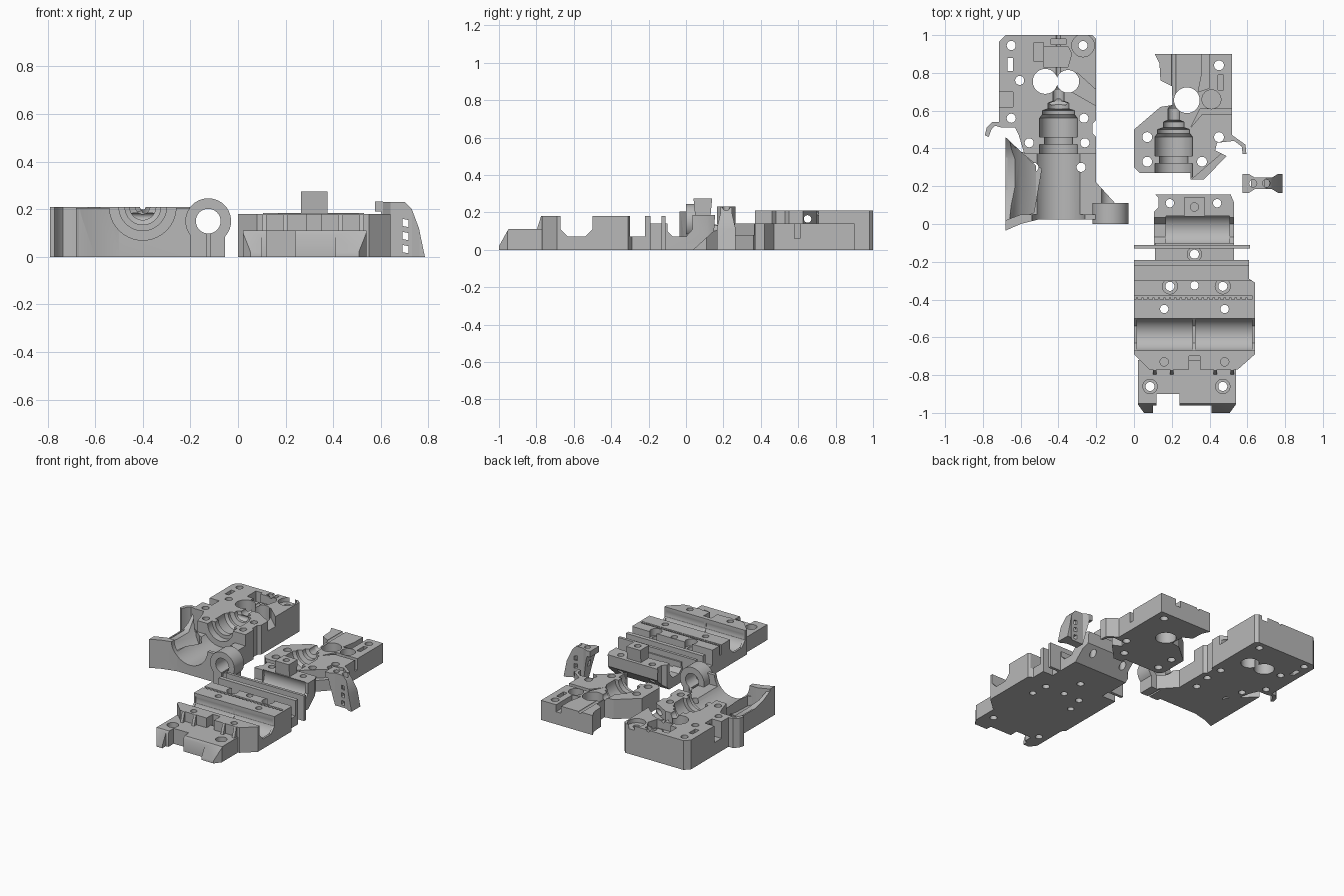
import bpy, bmesh, math
from mathutils import Vector

if bpy.data.objects.get("Cube"):
    bpy.data.objects.remove(bpy.data.objects["Cube"])

grey = bpy.data.materials.new("plain grey plastic")
grey.use_nodes = True
grey.diffuse_color = (0.48, 0.48, 0.48, 1)
grey.node_tree.nodes["Principled BSDF"].inputs["Base Color"].default_value = grey.diffuse_color

AXES = {"x": (Vector((0, 1, 0)), Vector((0, 0, 1)), Vector((1, 0, 0))),
        "y": (Vector((1, 0, 0)), Vector((0, 0, 1)), Vector((0, 1, 0))),
        "z": (Vector((1, 0, 0)), Vector((0, 1, 0)), Vector((0, 0, 1)))}


def finish(name, bm):
    """Turn a closed bmesh into a named object."""
    bmesh.ops.recalc_face_normals(bm, faces=bm.faces)
    mesh = bpy.data.meshes.new(name)
    bm.to_mesh(mesh)
    bm.free()
    mesh.materials.append(grey)
    obj = bpy.data.objects.new(name, mesh)
    bpy.context.collection.objects.link(obj)
    return obj


def prism(name, outline, low, high, axis="z"):
    """Extrude an outline along an axis."""
    u, v, w = AXES[axis]
    bm = bmesh.new()
    face = bm.faces.new([bm.verts.new(u * a + v * b + w * low) for a, b in outline])
    new = bmesh.ops.extrude_face_region(bm, geom=[face])["geom"]
    bmesh.ops.translate(bm, vec=w * (high - low),
                        verts=[e for e in new if isinstance(e, bmesh.types.BMVert)])
    return finish(name, bm)


def box(name, left, right, front, back, low, high):
    return prism(name, [(left, front), (right, front), (right, back), (left, back)], low, high)


def lathe(name, centre, profile, axis="z", sides=40):
    """Turned solid: profile is (position along axis, radius)."""
    u, v, w = AXES[axis]
    bm = bmesh.new()
    rings = []
    for pos, radius in profile:
        angles = [math.tau * i / sides for i in range(sides)]
        rings.append([bm.verts.new(u * (centre[0] + radius * math.cos(t))
                                   + v * (centre[1] + radius * math.sin(t)) + w * pos)
                      for t in angles])
    for a, b in zip(rings, rings[1:]):
        for i in range(sides):
            j = (i + 1) % sides
            bm.faces.new((a[i], a[j], b[j], b[i]))
    bm.faces.new(rings[0])
    bm.faces.new(rings[-1])
    return finish(name, bm)


def rod(centre, radius, low=-1, high=1, axis="z"):
    """Plain cylinder used as a cutter."""
    return lathe("cutter", centre, [(low, radius), (high, radius)], axis)


def screw_holes(spots, radius, low=-1):
    return [rod(spot, radius, low) for spot in spots]


def cut(target, cutters):
    """Subtract the cutters, bake the result and discard them."""
    for c in cutters:
        mod = target.modifiers.new("cut", "BOOLEAN")
        mod.operation, mod.solver, mod.object = "DIFFERENCE", "EXACT", c
    bpy.context.view_layer.update()
    graph = bpy.context.evaluated_depsgraph_get()
    baked = bpy.data.meshes.new_from_object(target.evaluated_get(graph))
    target.modifiers.clear()
    target.data = baked
    for c in cutters:
        bpy.data.objects.remove(c)
    return target


def nozzle_bore(x, y, z):
    """Stepped cavity that holds the hot end, widest at the front."""
    steps = [(-.02, .1), (.05, .1), (.05, .075), (.09, .075), (.09, .1), (.19, .1),
             (.21, .085), (.23, .085), (.24, .055), (.27, .055), (.28, .03), (.34, .03),
             (.37, .012), (.7, .012)]
    return lathe("cutter", (x, z), [(y + d, r) for d, r in steps], "y")


# Extruder body: main block
body = prism("extruder_body",
             [(-.58, .37), (-.2, .37), (-.2, .46), (-.22, .48), (-.22, .53), (-.2, .55),
              (-.2, .98), (-.22, 1), (-.68, 1), (-.715, .965), (-.715, .54), (-.75, .54),
              (-.78, .51), (-.79, .47), (-.77, .46), (-.755, .5), (-.735, .52),
              (-.7, .51), (-.63, .51), (-.61, .47)], 0, .21)
cut(body, [nozzle_bore(-.4, .37, .21),
           rod((-.47, .755), .066), rod((-.35, .755), .06),
           rod((.65, .165), .02, axis="x"),
           box("cutter", -.67, -.64, .81, .88, -1, 1),
           box("cutter", -.8, -.64, .62, .7, .09, 1),
           box("cutter", -.53, -.48, .86, .96, .08, 1),
           box("cutter", -.44, -.36, .95, .98, .17, 1),
           prism("cutter", [(-.48, .83), (-.35, .83), (-.33, .9), (-.35, .94), (-.48, .94)], .15, 1),
           prism("cutter", [(-.33, .7), (-.19, .62), (-.19, .7), (-.3, .8)], .14, 1)]
    + screw_holes([(-.65, .945), (-.27, .945), (-.605, .76), (-.65, .56), (-.265, .56),
                   (-.555, .43), (-.26, .43)], .024)
    + screw_holes([(-.27, .945)], .06, .18))

# Extruder body: lower mounting floor, front wall and fan wall
floor = prism("nozzle_mount_floor",
              [(-.68, -.03), (-.6, .01), (-.5, .03), (-.2, .03), (-.19, .11), (-.1, .11),
               (-.2, .22), (-.2, .38), (-.6, .38), (-.68, .46)], 0, .13)
cut(floor, [rod((-.4, .21), .14, -1, .38, "y"), rod((-.125, .15), .052, axis="y"),
            prism("cutter", [(-.67, .44), (-.49, .29), (-.53, .06), (-.67, .01)], .05, 1)]
    + screw_holes([(-.53, .3), (-.28, .3)], .024))
wall = prism("front_duct_wall",
             [(-.68, -.035), (-.6, .0), (-.5, .025), (-.2, .025), (-.2, .05), (-.6, .05),
              (-.68, .02)], 0, .205)
cut(wall, [rod((-.4, .21), .14, axis="y")])
side = prism("fan_duct_side",
             [(-.03, 0), (.46, 0), (.46, .2), (.4, .15), (.34, .125), (.2, .125), (.1, .15),
              (.02, .19), (-.03, .205)], -.68, -.52, "x")
cut(side, [prism("cutter", [(-.672, .25), (-.65, .15), (-.6, .09), (-.51, .05), (-.51, .25)],
                 -1, 1, "y"),
           prism("cutter", [(-.68, .46), (-.5, .29), (-.5, .5)], -1, 1),
           prism("cutter", [(-.68, -.035), (-.6, .0), (-.5, .025), (-.5, -.1), (-.7, -.1)], -1, 1)])

# Clamp ring with a slit
ring = lathe("clamp_ring", (-.125, .15), [(0, .096), (.11, .096)], "y")
leg = box("clamp_leg", -.2, -.055, 0, .11, 0, .13)
for part in (ring, leg):
    cut(part, [rod((-.125, .15), .052, axis="y"), box("cutter", -.13, -.118, -1, 1, -1, .12)])

# Extruder cover
cover = prism("extruder_cover",
              [(0, .3), (.03, .27), (.3, .27), (.3, .235), (.37, .235), (.49, .36), (.43, .39),
               (.44, .43), (.53, .44), (.57, .41), (.575, .37), (.595, .37), (.59, .42),
               (.52, .47), (.52, .9), (.11, .9), (.135, .85), (.14, .76), (.2, .73), (.205, .63),
               (.14, .62), (.07, .56), (0, .5)], 0, .14)
cut(cover, [nozzle_bore(.21, .27, .14),
            rod((.28, .655), .068), rod((.41, .66), .05, .05),
            prism("cutter", [(.3, .51), (.36, .58), (.53, .58), (.53, .61), (.35, .61)], .06, 1),
            prism("cutter", [(.31, .24), (.37, .22), (.5, .36), (.46, .37)], .08, 1),
            prism("cutter", [(.34, .7), (.4, .72), (.4, .91), (.36, .91), (.36, .8)], .09, 1),
            box("cutter", .445, .475, .71, .79, .08, 1)]
    + screw_holes([(.07, .46), (.45, .46), (.07, .33), (.36, .33), (.45, .84)], .026))

# Carriage: main bed with bearing trough, belt slot and rear wall
bed = prism("carriage_bed",
            [(0, -.69), (.08, -.77), (.55, -.77), (.64, -.69), (.64, -.31), (.61, -.29),
             (.61, -.19), (0, -.19)], 0, .18)
cut(bed, [prism("cutter", [(-.67, .2), (-.67, .11), (-.63, .07), (-.54, .07), (-.5, .11), (-.5, .2)],
                -1, 1, "x"),
          rod((-.585, .135), .088, .015, .31, "x"), rod((-.585, .135), .088, .325, .625, "x"),
          box("cutter", -1, .625, -.4, -.378, .11, 1),
          box("cutter", -1, 1, -.3, -.22, .07, 1),
          box("cutter", .29, .35, -.78, -.7, .1, 1)]
    + screw_holes([(.19, -.33), (.47, -.33)], .024)
    + screw_holes([(.19, -.33), (.47, -.33)], .04, .13)
    + screw_holes([(.32, -.325), (.16, -.45), (.48, -.45)], .022)
    + screw_holes([(.16, -.73), (.48, -.73)], .022, .14))
for i in range(21):
    box("belt_tooth", .01 + i * .029, .022 + i * .029, -.401, -.388, .1, .178)

# Carriage: front shelf with two feet and small ribs
shelf = prism("front_shelf", [(-1, 0), (-.72, 0), (-.72, .11), (-.95, .11), (-1, .02)],
              .02, .54, "x")
cut(shelf, [box("cutter", .1, .41, -2, -.96, -1, 1), box("cutter", .12, .24, -2, -.9, -1, 1),
            prism("cutter", [(.01, -.94), (.01, -1.01), (.06, -1.01)], -1, 1),
            prism("cutter", [(.55, -.94), (.55, -1.01), (.5, -1.01)], -1, 1)]
    + screw_holes([(.085, -.86), (.47, -.86)], .024)
    + screw_holes([(.085, -.86), (.47, -.86)], .038, .07))
for x in (.11, .2, .43, .52):
    prism("shelf_rib", [(-.8, .1), (-.76, .1), (-.76, .18), (-.775, .18)], x - .01, x + .01, "x")

# Carriage: rear saddle with second bearing trough
box("rear_plate", 0, .615, -.13, -.11, 0, .18)
bridge = box("rear_bridge", .11, .53, -.2, -.1, 0, .14)
cut(bridge, screw_holes([(.32, -.16)], .024) + screw_holes([(.32, -.16)], .038, .09))
saddle = prism("rear_saddle",
               [(-.12, 0), (.04, 0), (.15, .1), (.155, .185), (.035, .185), (.035, .11), (0, .07),
                (-.07, .07), (-.11, .11), (-.12, .18)], .105, .53, "x")
cut(saddle, [rod((-.03, .14), .085, .17, .505, "x"),
             prism("cutter", [(.1, .06), (.13, .09), (.13, .14), (.1, .17)], -1, 1),
             prism("cutter", [(.54, .09), (.51, .16), (.54, .16)], -1, 1)]
    + screw_holes([(.19, .11), (.44, .11)], .022))
lug = prism("cable_lug", [(.05, .17), (.13, .17), (.14, .275), (.04, .275)], .265, .375, "x")
cut(lug, screw_holes([(.32, .09)], .022))

# Cable guide: curved block with slots and waisted sides
guide = prism("cable_guide",
              [(.575, .19), (.575, .232), (.7, .23), (.73, .2), (.76, .12), (.785, 0), (.64, 0),
               (.62, .1), (.6, .19)], .165, .265, "y")
cut(guide, [prism("cutter", [(.69, z), (.715, z - .005), (.715, z + .025), (.69, z + .03)],
                  -1, 1, "y") for z in (.02, .075, .13)]
    + [prism("cutter", [(.6, edge), (.64, waist), (.73, waist), (.77, edge)], -1, 1)
       for edge, waist in ((.16, .185), (.27, .245))]
    + screw_holes([(.63, .215), (.7, .215)], .02, .1))

# Smooth the turned surfaces and keep the edges crisp
for obj in bpy.data.objects:
    if obj.type == "MESH" and grey.name in obj.data.materials:
        obj.data.shade_smooth()
        obj.data.set_sharp_from_angle(angle=math.radians(30))
